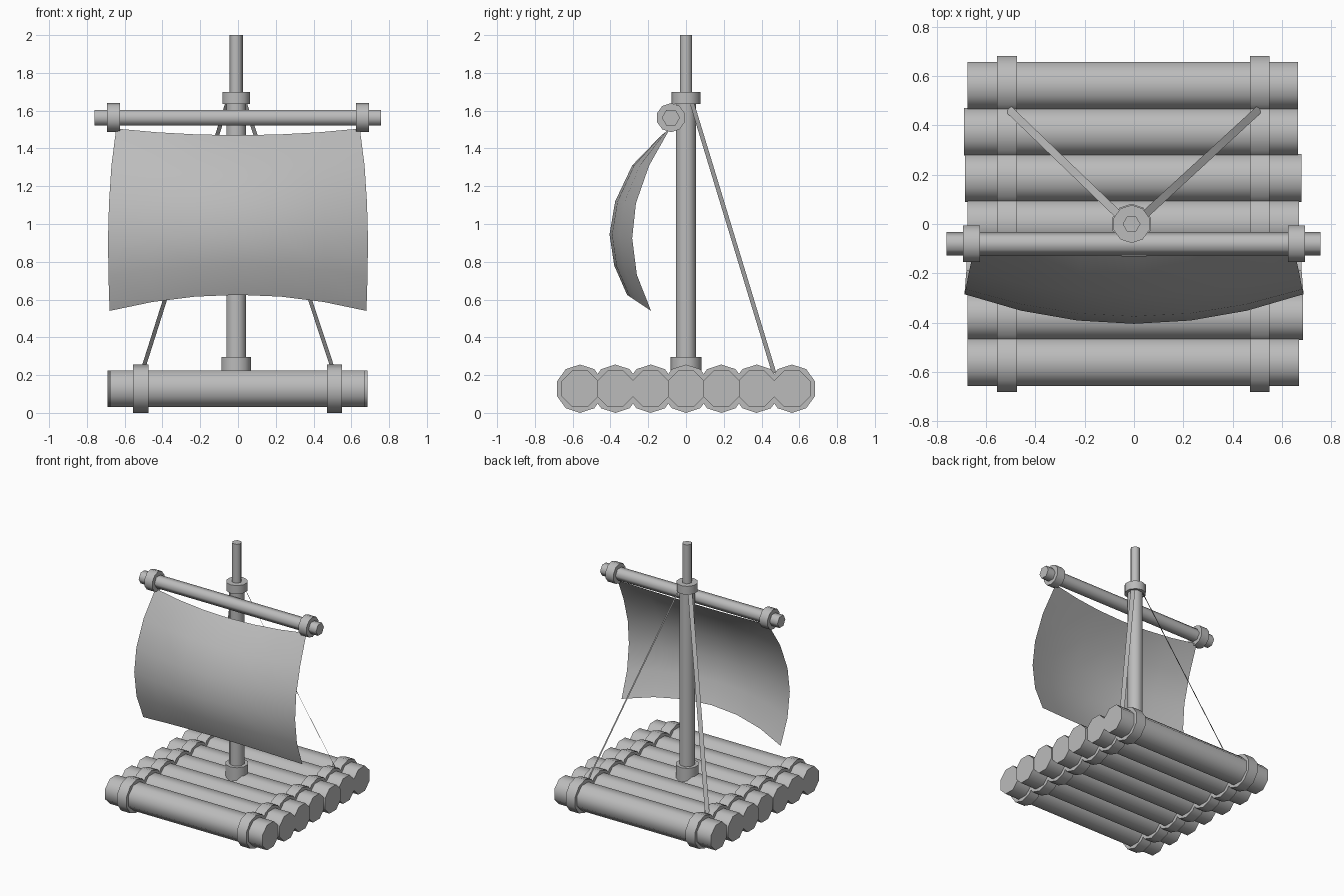
import bpy, bmesh, math
from mathutils import Matrix, Vector

cube = bpy.data.objects.get("Cube")
if cube:
    bpy.data.objects.remove(cube, do_unlink=True)

# One plain grey for the whole model
GREY = (0.5, 0.5, 0.5, 1.0)
grey = bpy.data.materials.new("plain_grey")
grey.use_nodes = True
grey.diffuse_color = GREY
grey.node_tree.nodes["Principled BSDF"].inputs["Base Color"].default_value = GREY


def finish(bm, name, smooth_angle=65):
    mesh = bpy.data.meshes.new(name)
    bm.to_mesh(mesh)
    bm.free()
    mesh.materials.append(grey)
    obj = bpy.data.objects.new(name, mesh)
    bpy.context.collection.objects.link(obj)
    bpy.ops.object.select_all(action="DESELECT")
    obj.select_set(True)
    bpy.context.view_layer.objects.active = obj
    bpy.ops.object.shade_smooth_by_angle(angle=math.radians(smooth_angle))
    return obj


def rod(name, start, end, radius, sides, spin=0):
    """Closed prism between two points, turned about its axis by spin degrees."""
    a, b = Vector(start), Vector(end)
    along_x = abs(b.x - a.x) > abs(b.z - a.z)
    turn = Matrix.Rotation(math.pi / 2, 4, "Y") if along_x else Matrix()
    place = Matrix.Translation((a + b) / 2) @ turn @ Matrix.Rotation(math.radians(spin), 4, "Z")
    bm = bmesh.new()
    bmesh.ops.create_cone(bm, cap_ends=True, segments=sides, radius1=radius,
                          radius2=radius, depth=(b - a).length, matrix=place)
    return finish(bm, name)


# Deck logs, front to back, with slightly uneven ends, and their lashings
LOG_Z, PITCH = 0.128, 0.187
log_ends = [(-0.675, 0.67), (-0.675, 0.685), (-0.68, 0.68), (-0.675, 0.67),
            (-0.685, 0.68), (-0.69, 0.665), (-0.675, 0.665)]
for i, (left, right) in enumerate(log_ends):
    y = (i - 3) * PITCH
    rod(f"deck_log_{i + 1}", (left, y, LOG_Z), (right, y, LOG_Z), 0.105, 8, 22.5)
    for side, x in (("right", -0.515), ("left", 0.51)):
        rod(f"{side}_lashing_{i + 1}", (x - 0.04, y, LOG_Z), (x + 0.04, y, LOG_Z), 0.128, 10, 90)

# Mast with its two collars
MX = -0.01
rod("lower_mast", (MX, 0, 0.15), (MX, 0, 1.66), 0.056, 8, 22.5)
rod("upper_mast", (MX, 0, 1.64), (MX, 0, 2.0), 0.036, 6, 90)
rod("mast_base_collar", (MX, 0, 0.18), (MX, 0, 0.295), 0.082, 10)
rod("mast_top_collar", (MX, 0, 1.635), (MX, 0, 1.7), 0.077, 10)

# Yard and its end bindings
YARD_Y, YARD_Z = -0.08, 1.563
rod("yard", (-0.76, YARD_Y, YARD_Z), (0.757, YARD_Y, YARD_Z), 0.048, 6)
for side, s in (("right", -1), ("left", 1)):
    rod(f"{side}_yard_binding", (s * 0.625, YARD_Y, YARD_Z), (s * 0.693, YARD_Y, YARD_Z), 0.077, 10, 90)

# Billowing sail: each row blends from the centre (y, z) to the edge (x, y, z)
sail_rows = [
    ((-0.13, 1.47), (0.645, -0.085, 1.505)),
    ((-0.285, 1.31), (0.67, -0.195, 1.31)),
    ((-0.375, 1.12), (0.683, -0.265, 1.11)),
    ((-0.405, 0.945), (0.688, -0.285, 0.925)),
    ((-0.38, 0.78), (0.686, -0.26, 0.73)),
    ((-0.312, 0.625), (0.68, -0.185, 0.54)),
]
COLUMNS = 6
bm = bmesh.new()
grid = []
for (cy, cz), (ex, ey, ez) in sail_rows:
    row = []
    for c in range(COLUMNS + 1):
        t = 2 * c / COLUMNS - 1
        row.append(bm.verts.new((ex * t, cy + (ey - cy) * t * t, cz + (ez - cz) * t * t)))
    grid.append(row)
for upper, lower in zip(grid, grid[1:]):
    for c in range(COLUMNS):
        bm.faces.new((upper[c], lower[c], lower[c + 1], upper[c + 1]))
finish(bm, "sail")

# Flat stay ropes from the mast head to the deck
for side, s in (("right", -1), ("left", 1)):
    top = Vector((MX + s * 0.045, 0.03, 1.645))
    foot = Vector((s * 0.51, 0.467, 0.21))
    half = (foot - top).cross(Vector((0, 0, 1))).normalized() * 0.016
    bm = bmesh.new()
    bm.faces.new([bm.verts.new(p) for p in (top - half, foot - half, foot + half, top + half)])
    bm.normal_update()
    if bm.faces[:][0].normal.y < 0:
        bmesh.ops.reverse_faces(bm, faces=bm.faces[:])
    finish(bm, f"{side}_stay_rope")
